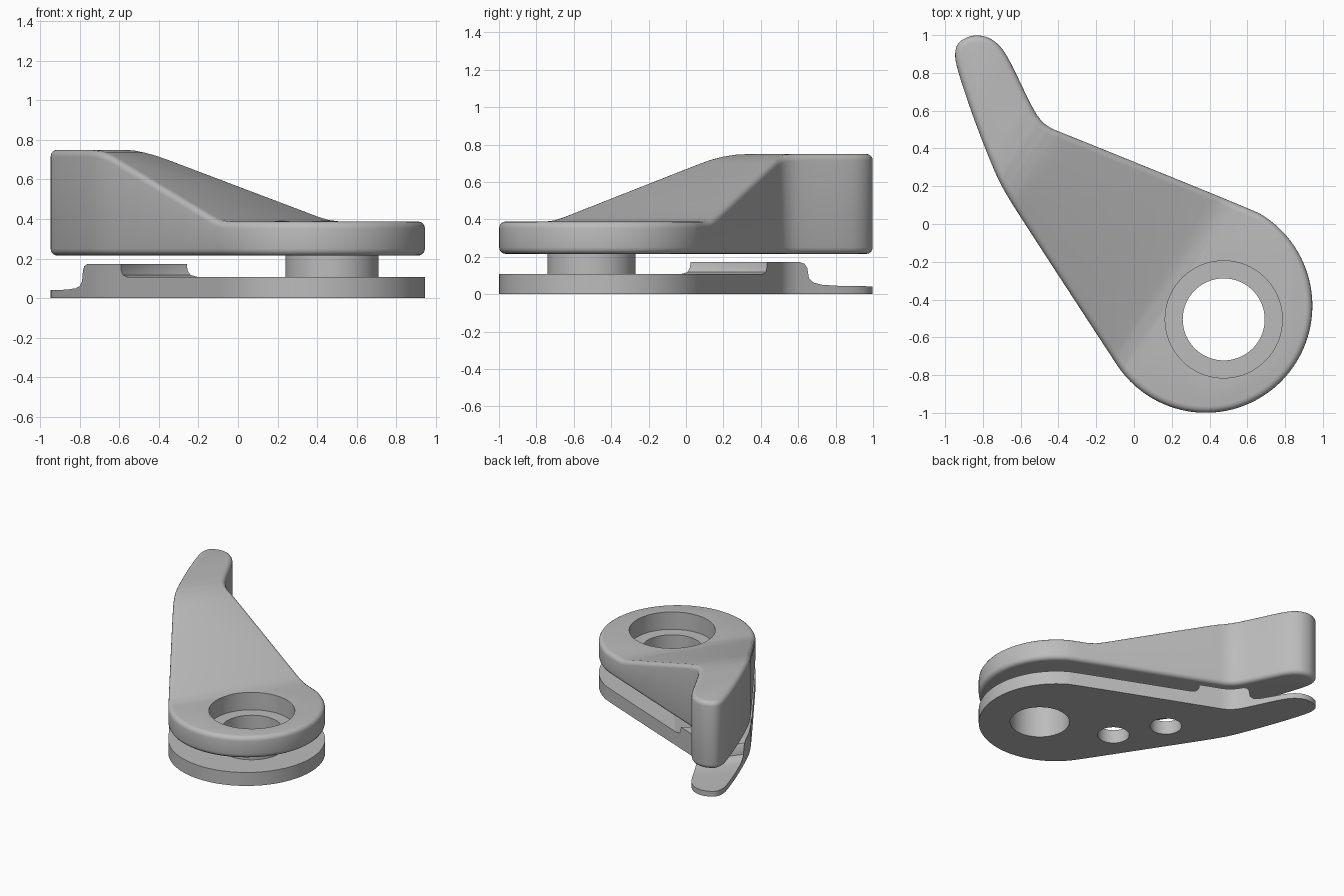
import bpy, bmesh, math
from mathutils import Vector

cube = bpy.data.objects.get("Cube")
if cube:
    bpy.data.objects.remove(cube, do_unlink=True)

PIVOT = Vector((0.475, -0.505, 0))
SLOPE_DIR = Vector((-0.83, 0.557, 0))   # uphill direction of the lever top

grey = bpy.data.materials.new("light grey")
grey.use_nodes = True
grey.diffuse_color = (0.5, 0.5, 0.5, 1)
grey.node_tree.nodes["Principled BSDF"].inputs["Base Color"].default_value = (0.5, 0.5, 0.5, 1)


def make_object(name, bm):
    bmesh.ops.recalc_face_normals(bm, faces=bm.faces)
    mesh = bpy.data.meshes.new(name)
    bm.to_mesh(mesh)
    bm.free()
    mesh.materials.append(grey)
    obj = bpy.data.objects.new(name, mesh)
    bpy.context.collection.objects.link(obj)
    return obj


def loft(bm, rings, closed=False):
    """Bridge matching rings; cap the ends, or join last to first."""
    loops = [[bm.verts.new(p) for p in ring] for ring in rings]
    pairs = list(zip(loops, loops[1:]))
    if closed:
        pairs.append((loops[-1], loops[0]))
    else:
        bm.faces.new(loops[0])
        bm.faces.new(loops[-1])
    n = len(loops[0])
    for a, b in pairs:
        for i in range(n):
            j = (i + 1) % n
            bm.faces.new((a[i], a[j], b[j], b[i]))


def lathe(name, profile, centre=PIVOT, steps=128):
    """Closed ring-shaped solid from (radius, height) points."""
    bm = bmesh.new()
    turns = [2 * math.pi * i / steps for i in range(steps)]
    loft(bm, [[(centre.x + r * math.cos(t), centre.y + r * math.sin(t), z) for t in turns]
              for r, z in profile], closed=True)
    return make_object(name, bm)


def cylinder(name, centre, radius, z0, z1, steps=96):
    bm = bmesh.new()
    turns = [2 * math.pi * i / steps for i in range(steps)]
    loft(bm, [[(centre.x + radius * math.cos(t), centre.y + radius * math.sin(t), z)
               for t in turns] for z in (z0, z1)])
    return make_object(name, bm)


def boolean(obj, cutter, operation="DIFFERENCE"):
    cutter.hide_render = True
    bpy.context.view_layer.objects.active = obj
    mod = obj.modifiers.new("cut", "BOOLEAN")
    mod.object, mod.operation, mod.solver = cutter, operation, "EXACT"
    bpy.ops.object.modifier_apply(modifier=mod.name)
    bpy.data.objects.remove(cutter, do_unlink=True)


def smooth(obj):
    bpy.ops.object.select_all(action="DESELECT")
    obj.select_set(True)
    bpy.context.view_layer.objects.active = obj
    bpy.ops.object.shade_smooth_by_angle(angle=math.radians(32))


# Shared outline: round head plus curved finger tab, corners cut smooth
head = [(0.38 + 0.565 * math.cos(math.radians(a)), -0.433 + 0.567 * math.sin(math.radians(a)))
        for a in range(212, 428, 6)]
arm = [(-0.36, 0.475), (-0.45, 0.51), (-0.505, 0.56), (-0.55, 0.64), (-0.65, 0.85),
       (-0.7, 0.935), (-0.76, 0.985), (-0.82, 1.0), (-0.87, 0.995), (-0.93, 0.965),
       (-0.95, 0.91), (-0.94, 0.83), (-0.85, 0.56), (-0.74, 0.28), (-0.69, 0.18),
       (-0.61, 0.05)]
outline = [Vector(p) for p in head + arm]
for _ in range(2):
    cut = []
    for a, b in zip(outline, outline[1:] + outline[:1]):
        cut += [a.lerp(b, 0.25), a.lerp(b, 0.75)]
    outline = cut


def ring(inset, z):
    points = []
    n = len(outline)
    for i, p in enumerate(outline):
        d = (outline[(i + 1) % n] - outline[i - 1]).normalized()
        points.append((p.x - d.y * inset, p.y + d.x * inset, z))
    return points


# Lever: rounded prism whose top is cut into strips and lifted along the slope
TOP = [(-0.38, 0.388), (-0.32, 0.395), (-0.26, 0.413), (0.54, 0.7), (0.6, 0.72),
       (0.66, 0.735), (0.72, 0.745), (0.8, 0.75)]
RAISED, FLOOR, ROUND = 10, 0.215, 0.035


def top_height(s):
    if s <= TOP[0][0]:
        return TOP[0][1]
    for (s0, z0), (s1, z1) in zip(TOP, TOP[1:]):
        if s <= s1:
            return z0 + (z1 - z0) * (s - s0) / (s1 - s0)
    return TOP[-1][1]


quarter = [(ROUND * (1 - math.sin(a)), ROUND * (1 - math.cos(a)))
           for a in [math.pi / 2 * i / 4 for i in range(5)]]
bm = bmesh.new()
loft(bm, [ring(i, FLOOR + d) for i, d in quarter]
     + [ring(i, RAISED - d) for i, d in reversed(quarter)])
for s, _ in TOP:
    bmesh.ops.bisect_plane(bm, geom=bm.verts[:] + bm.edges[:] + bm.faces[:],
                           plane_co=SLOPE_DIR.normalized() * s, plane_no=SLOPE_DIR)
for v in bm.verts:
    if v.co.z > RAISED / 2:
        v.co.z += top_height(v.co.dot(SLOPE_DIR.normalized())) - RAISED
lever = make_object("lever", bm)
boolean(lever, cylinder("bore_cutter", PIVOT, 0.217, 0, 1))
boolean(lever, cylinder("counterbore_cutter", PIVOT, 0.31, 0.25, 1))
smooth(lever)

# Base plate: outline trimmed by a turned profile with a raised stop and thin tip
bm = bmesh.new()
loft(bm, [ring(0, -0.1), ring(0, 0.4)])
base = make_object("base_plate", bm)
boolean(base, lathe("base_profile", [
    (0.217, 0), (2.3, 0), (2.3, 0.04), (1.75, 0.043), (1.63, 0.05), (1.58, 0.062),
    (1.555, 0.085), (1.545, 0.14), (1.53, 0.162), (1.5, 0.172), (1.192, 0.172),
    (1.188, 0.14), (1.175, 0.118), (1.14, 0.107), (0.217, 0.107)]), "INTERSECT")
for x, y in ((-0.06, -0.305), (-0.27, 0.04)):
    boolean(base, cylinder("pin_hole_cutter", Vector((x, y, 0)), 0.115, -0.1, 0.4, 64))
smooth(base)

# Collar tube joining plate and lever
collar = lathe("pivot_collar", [(0.217, 0.1), (0.236, 0.1), (0.236, 0.23), (0.217, 0.23)])
smooth(collar)
